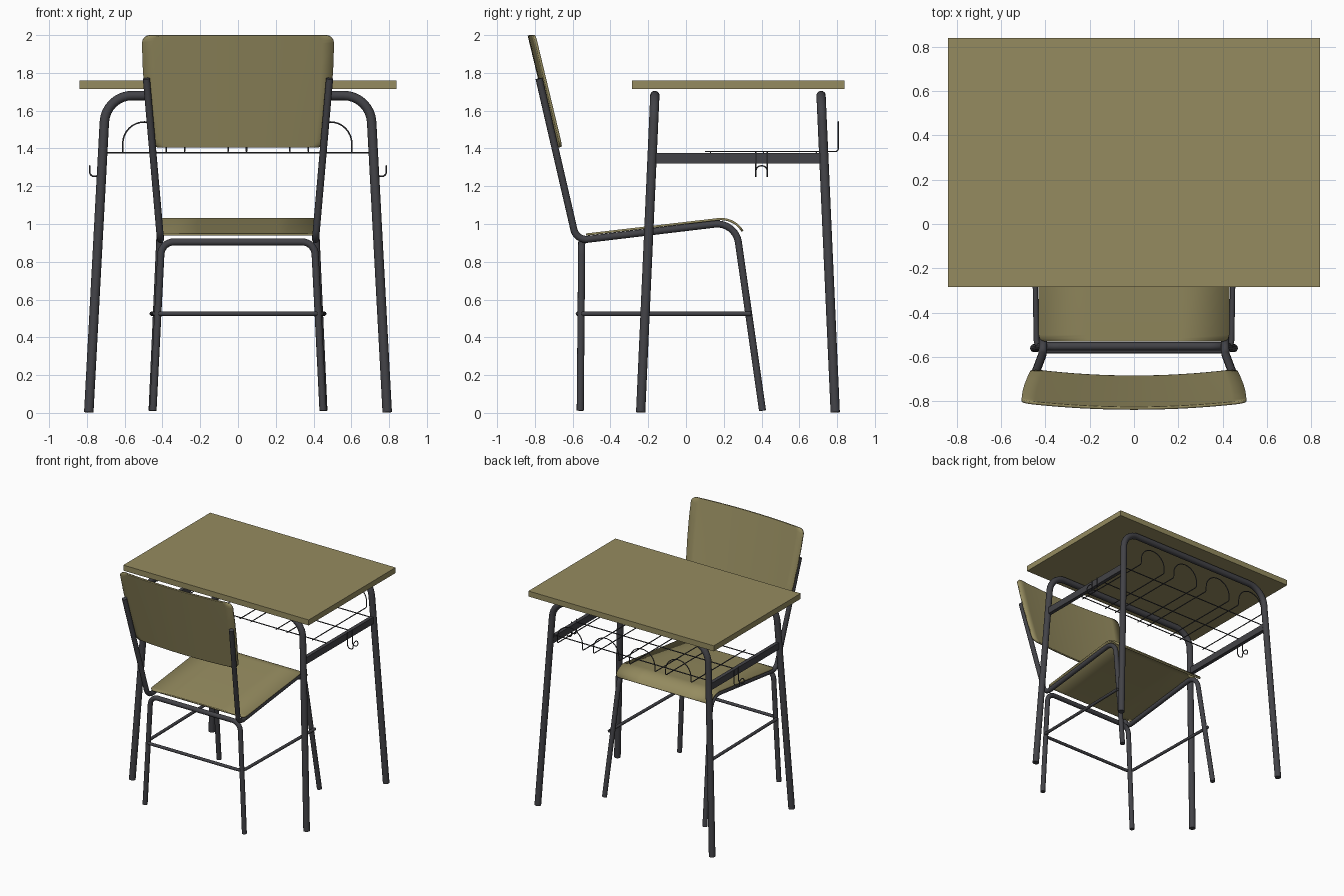
import bpy, bmesh, math
from mathutils import Vector as V

if "Cube" in bpy.data.objects:
    bpy.data.objects.remove(bpy.data.objects["Cube"])


def mat(name, col):
    m = bpy.data.materials.new(name)
    m.diffuse_color = (*col, 1)
    m.use_nodes = True
    m.node_tree.nodes["Principled BSDF"].inputs["Base Color"].default_value = m.diffuse_color
    return m


WOOD = mat("olive wood", (0.30, 0.26, 0.115))
METAL = mat("dark grey metal", (0.055, 0.055, 0.063))


def add(name, mesh, material):
    ob = bpy.data.objects.new(name, mesh)
    bpy.context.collection.objects.link(ob)
    mesh.materials.clear()
    mesh.materials.append(material)
    return ob


def smooth(ob, angle=40):
    bpy.ops.object.select_all(action='DESELECT')
    ob.select_set(True)
    bpy.context.view_layer.objects.active = ob
    bpy.ops.object.shade_smooth_by_angle(angle=math.radians(angle))


def fillet(pts, dists, n=8):
    """Round each inner corner with a circular arc starting dist from it."""
    pts = [V(p) for p in pts]
    out = [pts[0]]
    for i in range(1, len(pts) - 1):
        p, d = pts[i], dists[i - 1]
        if d <= 0:
            out.append(p)
            continue
        a = (pts[i - 1] - p).normalized()
        b = (pts[i + 1] - p).normalized()
        w = math.sin(a.angle(b) / 2)
        for k in range(n + 1):
            t = k / n
            c0, c1, c2 = (1 - t) ** 2, 2 * t * (1 - t) * w, t * t
            out.append(((p + a * d) * c0 + p * c1 + (p + b * d) * c2) / (c0 + c1 + c2))
    out.append(pts[-1])
    return out


def tube(name, pts, r, dists=None, sides=4):
    path = fillet(pts, dists or [0] * (len(pts) - 2))
    cu = bpy.data.curves.new(name, 'CURVE')
    cu.dimensions = '3D'
    cu.bevel_depth, cu.bevel_resolution, cu.use_fill_caps = r, sides, True
    sp = cu.splines.new('POLY')
    sp.points.add(len(path) - 1)
    for q, p in zip(sp.points, path):
        q.co = (*p, 1)
    tmp = bpy.data.objects.new("tmp", cu)
    bpy.context.collection.objects.link(tmp)
    bpy.context.view_layer.update()
    me = bpy.data.meshes.new_from_object(tmp.evaluated_get(bpy.context.evaluated_depsgraph_get()))
    bpy.data.objects.remove(tmp)
    smooth(add(name, me, METAL))


def box(name, lo, hi, material):
    bm = bmesh.new()
    bmesh.ops.create_cube(bm, size=1)
    for v in bm.verts:
        v.co = [l + (h - l) * (c + 0.5) for l, h, c in zip(lo, hi, v.co)]
    me = bpy.data.meshes.new(name)
    bm.to_mesh(me)
    bm.free()
    return add(name, me, material)


def sheet(name, rows, thick):
    """Thin plywood panel from rows of points."""
    bm = bmesh.new()
    g = [[bm.verts.new(p) for p in row] for row in rows]
    for a, b in zip(g, g[1:]):
        for i in range(len(a) - 1):
            bm.faces.new((a[i], a[i + 1], b[i + 1], b[i]))
    me = bpy.data.meshes.new(name)
    bm.to_mesh(me)
    bm.free()
    ob = add(name, me, WOOD)
    m = ob.modifiers.new("thickness", 'SOLIDIFY')
    m.thickness, m.offset = thick, 0
    smooth(ob)


def corner(d, r):
    return r - math.sqrt(max(0, r * r - (r - d) ** 2)) if d < r else 0


# desk top
box("desk_top", (-0.84, -0.285, 1.715), (0.84, 0.84, 1.76), WOOD)

# desk leg arches
for name, yf, yt in (("front", -0.24, -0.165), ("back", 0.79, 0.715)):
    tube(f"desk_{name}_arch", [(-0.79, yf, 0.003), (-0.70, yt, 1.68), (0.70, yt, 1.68), (0.79, yf, 0.003)],
         0.025, [0.14, 0.14], 5)

# desk side rails and bag hooks
for s, side in ((-1, "left"), (1, "right")):
    xs = sorted((s * 0.702, s * 0.732))
    box(f"desk_{side}_rail", (xs[0], -0.158, 1.32), (xs[1], 0.715, 1.375), METAL)
    tube(f"{side}_bag_hook",
         [(s * 0.735, 0.37, 1.38), (s * 0.735, 0.37, 1.252), (s * 0.785, 0.37, 1.252), (s * 0.785, 0.37, 1.308),
          (s * 0.785, 0.43, 1.308), (s * 0.785, 0.43, 1.252), (s * 0.735, 0.43, 1.252), (s * 0.735, 0.43, 1.38)],
         0.004, [0.024, 0.024, 0.028, 0.028, 0.024, 0.024], 1)

# wire book basket: hairpins with arched backs, and cross wires
for i in range(4):
    x0 = -0.61 + i * 0.3275
    x1 = x0 + 0.23
    tube(f"basket_hairpin_{i + 1}",
         [(x0, 0.10, 1.384), (x0, 0.806, 1.384), (x0, 0.806, 1.54), (x1, 0.806, 1.54),
          (x1, 0.806, 1.384), (x1, 0.10, 1.384)],
         0.004, [0.015, 0.114, 0.114, 0.015], 1)
for i, y in enumerate((0.13, 0.41, 0.69)):
    tube(f"basket_cross_wire_{i + 1}", [(-0.71, y, 1.378), (0.71, y, 1.378)], 0.004, sides=1)

# chair side tubes: front leg, seat rail and back post in one bend
for s, side in ((-1, "left"), (1, "right")):
    tube(f"chair_{side}_side_tube",
         [(s * 0.455, 0.405, 0.012), (s * 0.41, 0.262, 1.012), (s * 0.41, -0.58, 0.912), (s * 0.485, -0.778, 1.77)],
         0.019, [0.11, 0.06])

# chair rear leg arch
tube("chair_rear_arch", [(-0.45, -0.56, 0.012), (-0.405, -0.552, 0.905), (0.405, -0.552, 0.905), (0.45, -0.56, 0.012)],
     0.019, [0.065, 0.065])

# chair stretcher
tube("chair_stretcher", [(-0.456, 0.345, 0.525), (-0.44, -0.572, 0.525), (0.44, -0.572, 0.525), (0.456, 0.345, 0.525)],
     0.012, [0.05, 0.05])

# seat panel with rolled front edge
path = fillet([(0, -0.53, 0.944), (0, -0.525, 0.9446), (0, -0.515, 0.9457), (0, -0.50, 0.9474),
               (0, 0.245, 1.034), (0, 0.30, 0.962)], [0, 0, 0, 0.075])
path[-1:] = [path[-2].lerp(path[-1], t) for t in (0.6, 0.85, 1)]
dist = [0]
for a, b in zip(path, path[1:]):
    dist.append(dist[-1] + (b - a).length)
rows = []
for p, d in zip(path, dist):
    w = 0.43 - corner(min(d, dist[-1] - d), 0.03)
    rows.append([(w * t, p.y, p.z) for t in (-1, -0.5, 0, 0.5, 1)])
sheet("seat", rows, 0.012)

# curved backrest panel
rows = []
steps = [0, 0.004, 0.012, 0.025, 0.04]
H = 0.592
for d in steps + [0.17, 0.30, 0.43] + [H - e for e in reversed(steps)]:
    f = d / H
    full = 0.465 + 0.043 * math.sin(f * math.pi / 2)
    w = full - corner(min(d, H - d), 0.04)
    row = []
    for k in range(17):
        x = w * (k / 8 - 1)
        row.append((x, -0.66 - 0.142 * f - 0.03 * (1 - (x / full) ** 2), 1.407 + d))
    rows.append(row)
sheet("backrest", rows, 0.013)
